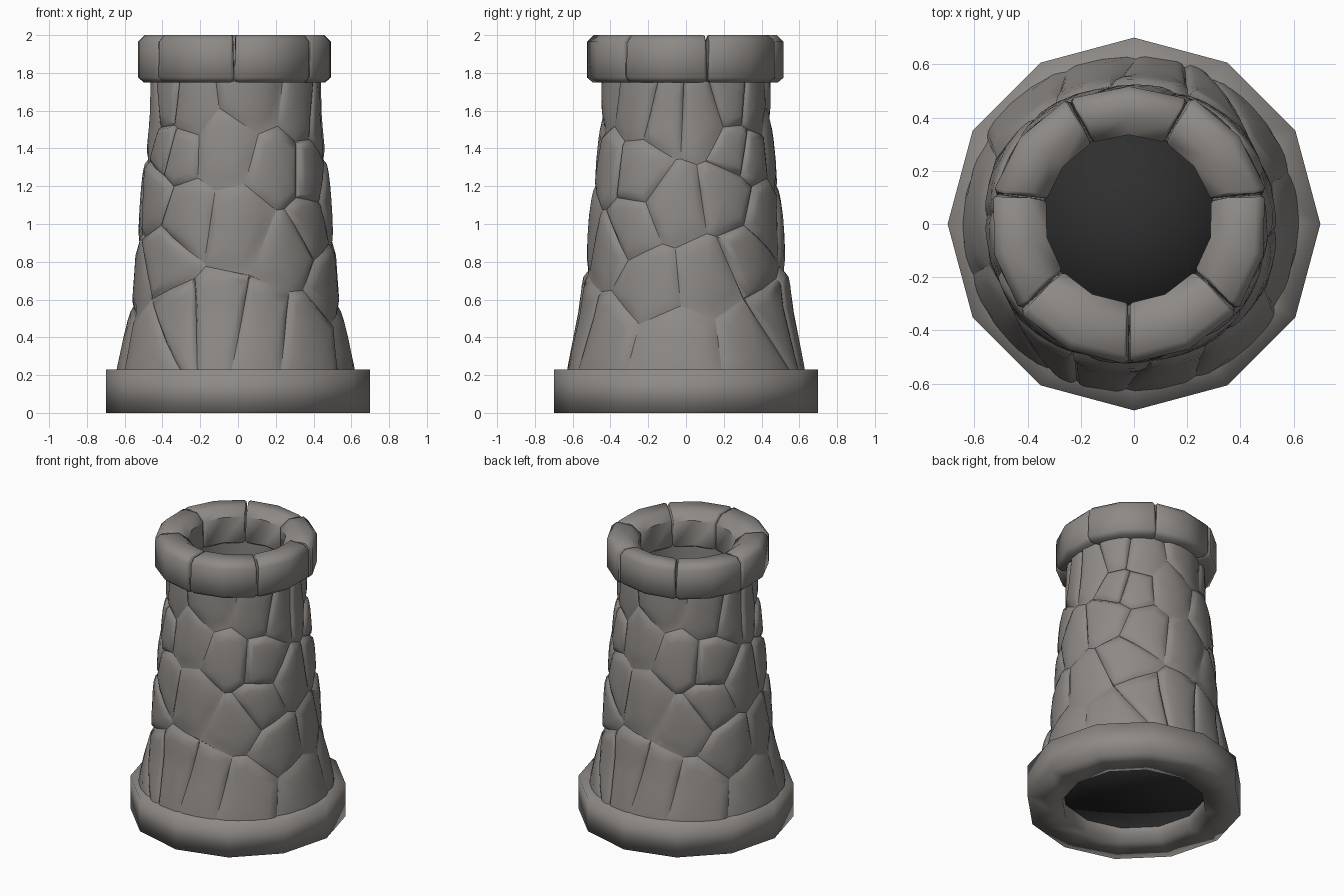
import bpy, bmesh, math, random
from mathutils import Vector

if "Cube" in bpy.data.objects:
    bpy.data.objects.remove(bpy.data.objects["Cube"])

random.seed(4)


def material(name, c):
    m = bpy.data.materials.new(name)
    m.diffuse_color = (*c, 1)
    m.use_nodes = True
    m.node_tree.nodes["Principled BSDF"].inputs["Base Color"].default_value = m.diffuse_color
    return m


STONE = material("grey stone", (0.27, 0.252, 0.238))
DARK = material("dark hollow", (0.028, 0.028, 0.028))
AXIS = (-0.012, 0.0)  # the wall and rim stand slightly off centre


def finish(bm, name, mat, angle=180):
    bmesh.ops.recalc_face_normals(bm, faces=bm.faces)
    me = bpy.data.meshes.new(name)
    bm.to_mesh(me)
    bm.free()
    me.materials.append(mat)
    ob = bpy.data.objects.new(name, me)
    bpy.context.collection.objects.link(ob)
    bpy.ops.object.select_all(action='DESELECT')
    ob.select_set(True)
    bpy.context.view_layer.objects.active = ob
    bpy.ops.object.shade_smooth_by_angle(angle=math.radians(angle))
    return ob


def polar(r, a, z, c=(0, 0)):
    return Vector((c[0] + r * math.cos(a), c[1] + r * math.sin(a), z))


def bridge(bm, a, b):
    n = len(a)
    for i in range(n):
        j = (i + 1) % n
        bm.faces.new((a[i], a[j], b[j], b[i]))


def lathe_ring(name, profile, sides, mat, c=(0, 0), angle=180):
    bm = bmesh.new()
    rings = [[bm.verts.new(polar(r, 2 * math.pi * i / sides, z, c)) for r, z in profile]
             for i in range(sides)]
    for i in range(sides):
        bridge(bm, rings[i], rings[(i + 1) % sides])
    return finish(bm, name, mat, angle)


# twelve-sided foot ring and hidden lining of the wall
lathe_ring("foot_ring", [(0.47, 0), (0.70, 0), (0.70, 0.23), (0.47, 0.23)], 12, STONE)
lathe_ring("wall_lining", [(0.49, 0.15), (0.56, 0.2), (0.48, 0.9), (0.40, 1.6),
                           (0.40, 1.78), (0.325, 1.78), (0.345, 1.3)], 24, STONE, (-0.02, 0.02), 40)

# dark plug that closes the hollow
bm = bmesh.new()
low = [bm.verts.new(polar(0.475, math.pi * i / 6, 0.1)) for i in range(12)]
top = [bm.verts.new(polar(0.36, math.pi * i / 6, 1.5, (-0.02, 0.02))) for i in range(12)]
bridge(bm, low, top)
for ring, z in ((low, 0.1), (top, 1.5)):
    hub = bm.verts.new((0, 0, z))
    for i, v in enumerate(ring):
        bm.faces.new((ring[i - 1], v, hub))
finish(bm, "dark_hollow", DARK)

# rubble wall: cells around seeds (degrees, height), repeated by a half turn
SEEDS = [(-77, 1.69), (-128, 1.62), (-97, 1.39), (-62, 1.29), (-134, 1.38),
         (-123, 1.04), (-88, 1.0), (-55, 0.87), (-124, 0.48), (-100, 0.5),
         (-74, 0.46), (-51, 0.42), (-33, 1.27), (-36, 1.62), (-15, 1.57),
         (10, 1.56), (36, 1.64), (-7, 1.1), (27, 1.14), (38, 1.4),
         (-37, 0.98), (-22, 0.69), (13, 0.72), (40, 0.82), (-4, 0.36), (38, 0.38)]
PROFILE = [(0.1, 0.675), (0.23, 0.637), (0.55, 0.56), (0.8, 0.533), (1.0, 0.517),
           (1.3, 0.485), (1.55, 0.453), (1.85, 0.437)]
K = 0.5  # unrolling radius


def wall_radius(z):
    for (z0, r0), (z1, r1) in zip(PROFILE, PROFILE[1:]):
        if z <= z1:
            break
    return r0 + (r1 - r0) * (z - z0) / (z1 - z0)


def clip(poly, p, n):
    out = []
    for i, b in enumerate(poly):
        a = poly[i - 1]
        da, db = (a - p).dot(n), (b - p).dot(n)
        if da * db < 0:
            out.append(a.lerp(b, da / (da - db)))
        if db <= 0:
            out.append(b)
    return out


pts = [Vector((math.radians(a) * K, z)) for a, z in SEEDS]
turn = math.pi * K
others = [p + Vector((turn * k, 0)) for k in (-1, 0, 1) for p in pts]
bm = bmesh.new()
for s in pts:
    cell = [s + Vector((dx, dz)) for dx, dz in ((-.6, -2), (.6, -2), (.6, 2), (-.6, 2))]
    for o in others:
        if (o - s).length > 1e-4:
            cell = clip(cell, (o + s) / 2, o - s)
    cell = clip(cell, Vector((0, 0.15)), Vector((0, -1)))
    cell = clip(cell, Vector((0, 1.84)), Vector((0, 1)))
    # split long edges so the stones follow the round wall
    border = []
    for i, b in enumerate(cell):
        a = cell[i - 1]
        if (b - a).length < 0.02:
            continue
        n = max(1, round((b - a).length / 0.13))
        border += [a.lerp(b, (k + 1) / n) for k in range(n)]
    mid = sum(border, Vector((0, 0))) / len(border)
    lift, tilt = random.uniform(-0.007, 0.007), random.uniform(-0.06, 0.06)
    for half in (0, math.pi):
        def place(q, depth):
            lean = lift + tilt * (q.x - mid.x) + 0.03 * (q.y - mid.y)
            r = wall_radius(q.y) + depth + (lean if depth > -0.015 else 0)
            return bm.verts.new(polar(r, q.x / K + half, q.y, AXIS))
        rings = []
        for scale, depth in ((1, -0.018), (0.88, -0.006), (0.7, 0.0), (0.4, 0.003)):
            rings.append([place(mid.lerp(q, scale), depth) for q in border])
        for a, b in zip(rings, rings[1:]):
            bridge(bm, a, b)
        c = place(mid, 0.004)
        for i, v in enumerate(rings[-1]):
            bm.faces.new((rings[-1][i - 1], v, c))
finish(bm, "rubble_wall", STONE, 60)

# seven rounded rim blocks, notched where they meet at the top
SECTION = [(0.315, 1.77), (0.34, 1.75), (0.49, 1.75), (0.52, 1.775),
           (0.52, 1.965), (0.485, 2.0), (0.38, 2.0), (0.315, 1.95)]
for k in range(7):
    centre = math.radians(270 + (k + 0.5) * 360 / 7)
    grow = random.uniform(-0.006, 0.01)
    bm = bmesh.new()
    rings = []
    for off, size in ((-25.65, 0.9), (-23.5, 1), (0, 1), (23.5, 1), (25.65, 0.9)):
        ring = []
        for r, z in SECTION:
            r2 = 0.41 + (r - 0.41) * size + (grow if r > 0.4 else 0)
            z2 = 1.875 + (z - 1.875) * (size + 1) / 2
            notch = 0.97 if z > 1.9 and size < 1 else 1
            shift = 0.02 if r < 0.4 else 0.0
            ring.append(bm.verts.new(polar(r2, centre + math.radians(off * notch), z2,
                                           (-0.02, shift))))
        rings.append(ring)
    for a, b in zip(rings, rings[1:]):
        bridge(bm, a, b)
    bm.faces.new(rings[0])
    bm.faces.new(rings[-1])
    finish(bm, f"rim_block_{k + 1}", STONE, 50)
